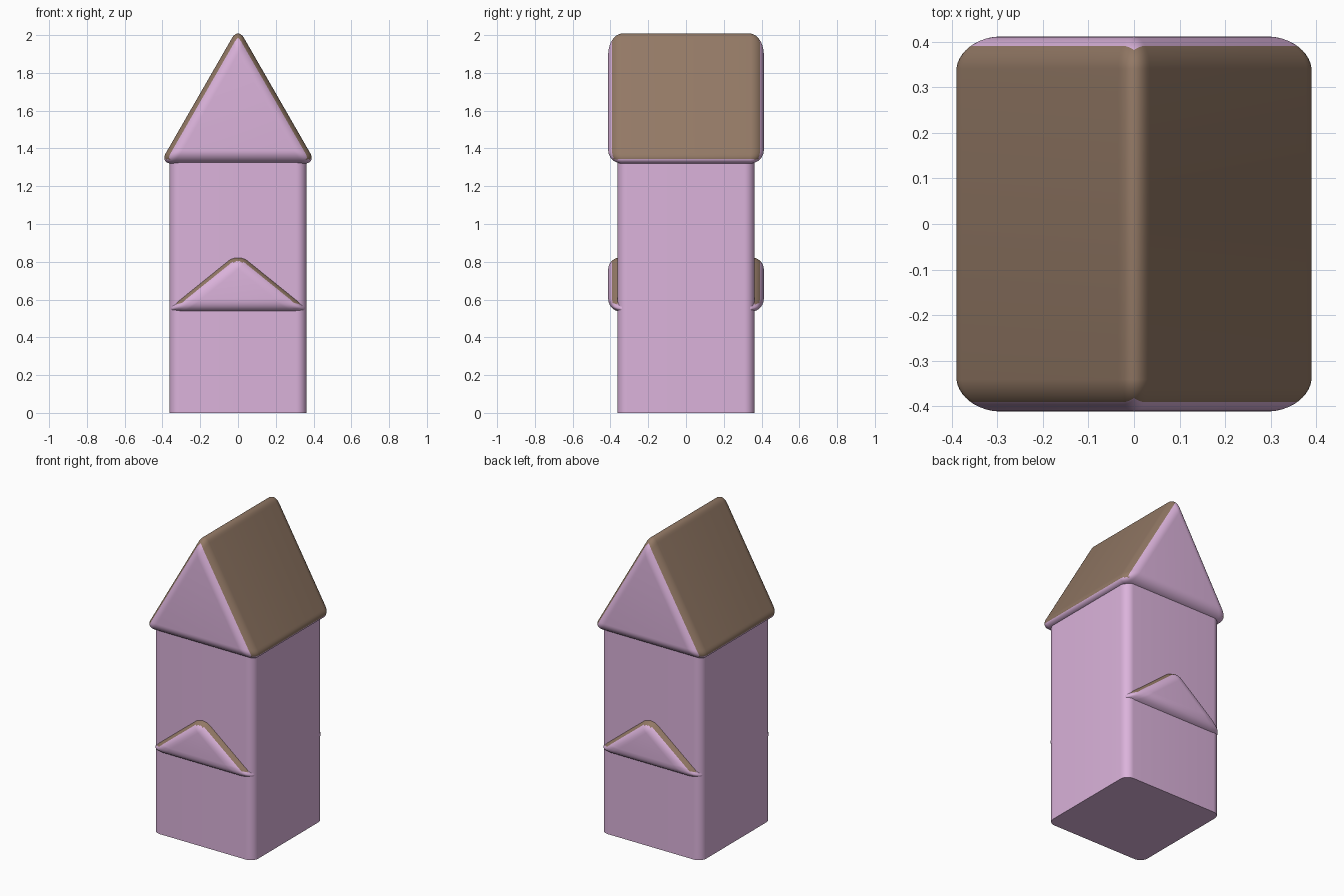
import bpy, bmesh

cube = bpy.data.objects.get("Cube")
if cube:
    bpy.data.objects.remove(cube, do_unlink=True)


def make_material(name, rgb):
    mat = bpy.data.materials.new(name)
    mat.use_nodes = True
    color = (*rgb, 1.0)
    mat.diffuse_color = color
    mat.node_tree.nodes["Principled BSDF"].inputs["Base Color"].default_value = color
    return mat


wall = make_material("lilac wall", (0.71, 0.45, 0.71))
roofing = make_material("brown roofing", (0.29, 0.19, 0.13))


def extruded_solid(name, outline, depth, rounded, bevel, tile_from=None):
    """Extrude an XZ outline along Y, round chosen edges, tile the upward slopes."""
    bm = bmesh.new()
    front = bm.faces.new([bm.verts.new((x, -depth, z)) for x, z in outline])
    extruded = bmesh.ops.extrude_face_region(bm, geom=[front], use_keep_orig=True)
    for item in extruded["geom"]:
        if isinstance(item, bmesh.types.BMVert):
            item.co.y = depth
    bmesh.ops.recalc_face_normals(bm, faces=bm.faces)
    bmesh.ops.bevel(bm, geom=[e for e in bm.edges if rounded(e)], offset=bevel,
                    offset_type='OFFSET', segments=10, profile=0.5,
                    affect='EDGES', clamp_overlap=True)
    bm.normal_update()
    if tile_from is not None:
        for f in bm.faces:
            on_slope = abs(f.normal.y) < 0.75 and f.normal.z > -0.6
            f.material_index = int(on_slope and f.calc_center_median().z > tile_from)
    mesh = bpy.data.meshes.new(name)
    bm.to_mesh(mesh)
    bm.free()
    mesh.materials.append(wall)
    mesh.materials.append(roofing)
    obj = bpy.data.objects.new(name, mesh)
    bpy.context.collection.objects.link(obj)
    bpy.ops.object.select_all(action='DESELECT')
    obj.select_set(True)
    bpy.context.view_layer.objects.active = obj
    bpy.ops.object.shade_smooth_by_angle(angle=0.6)
    return obj


def upright(edge):
    a, b = (v.co for v in edge.verts)
    return abs(a.z - b.z) > 0.1


def gable(name, half_width, base, apex, tile_from):
    outline = [(-half_width, base), (half_width, base), (0, apex)]
    return extruded_solid(name, outline, 0.412, lambda e: True, 0.07, tile_from)


# Square tower body with rounded upright corners
half = 0.363
extruded_solid("tower_body", [(-half, 0), (half, 0), (half, 1.38), (-half, 1.38)],
               half, upright, 0.055)

# Steep main roof
gable("main_roof", 0.414, 1.32, 2.04, 1.342)

# Low canopy passing through the body, showing at front and back
gable("canopy", 0.39, 0.535, 0.85, 0.578)
